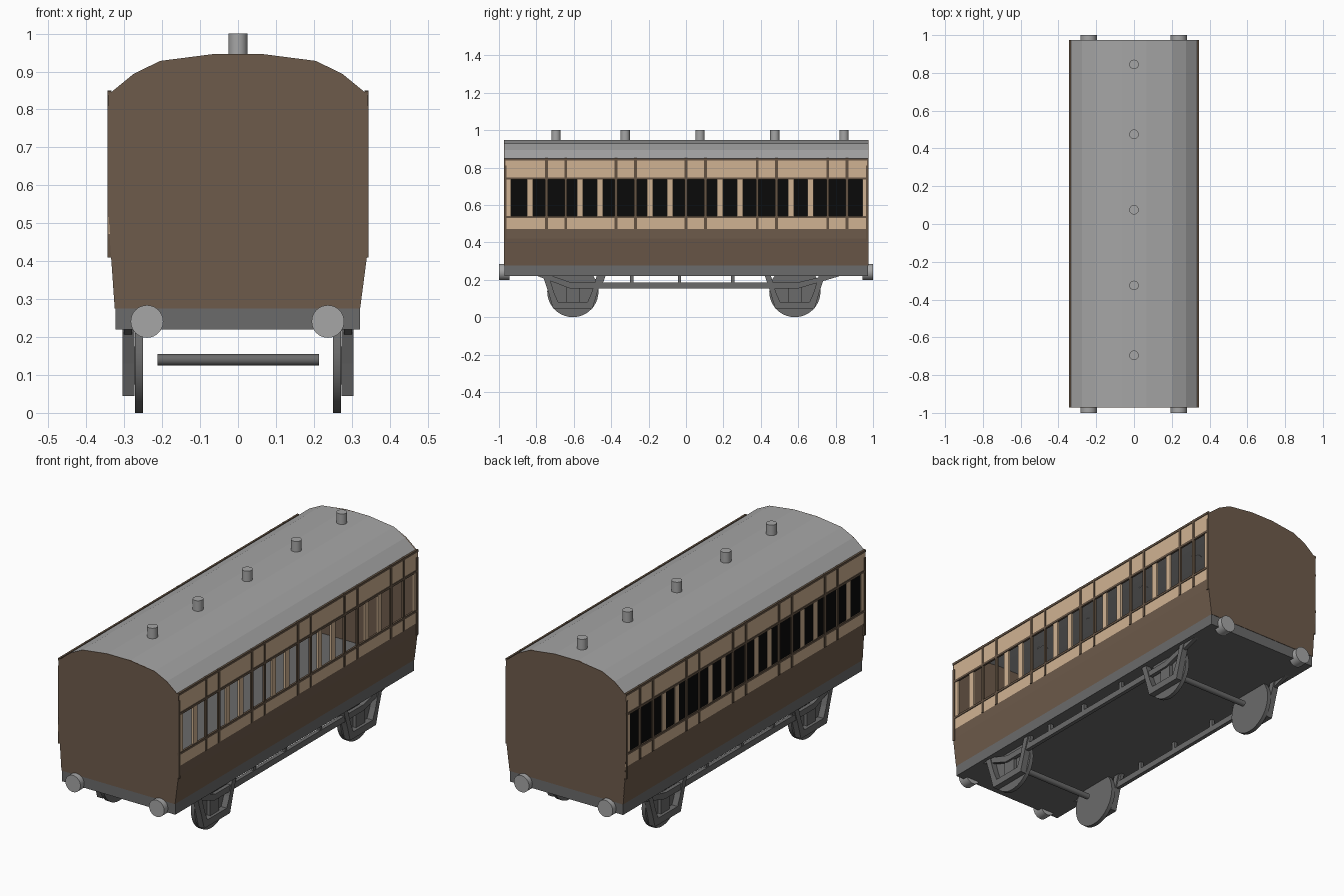
import bpy, bmesh, math
from mathutils import Vector, Matrix

if "Cube" in bpy.data.objects:
    bpy.data.objects.remove(bpy.data.objects["Cube"])


def material(name, r, g, b):
    m = bpy.data.materials.new(name)
    m.diffuse_color = (r, g, b, 1)
    m.use_nodes = True
    m.node_tree.nodes["Principled BSDF"].inputs["Base Color"].default_value = m.diffuse_color
    return m


BROWN = material("brown_paint", 0.155, 0.104, 0.070)
BEAD = material("dark_brown_trim", 0.125, 0.085, 0.055)
CREAM = material("cream_paint", 0.63, 0.45, 0.29)
ROOF = material("light_grey", 0.38, 0.38, 0.38)
IRON = material("dark_grey", 0.145, 0.145, 0.145)
BLACK = material("black_glass", 0.003, 0.003, 0.003)

Y0, Y1 = -0.972, 0.975


def finish(bm, name, mat):
    bmesh.ops.recalc_face_normals(bm, faces=bm.faces)
    me = bpy.data.meshes.new(name)
    bm.to_mesh(me)
    bm.free()
    me.materials.append(mat)
    ob = bpy.data.objects.new(name, me)
    bpy.context.collection.objects.link(ob)
    return ob


def boxes(name, mat, items):
    """One object of boxes, each (x0, x1, y0, y1, z0, z1)."""
    bm = bmesh.new()
    for x0, x1, y0, y1, z0, z1 in items:
        mx = (Matrix.Translation(((x0 + x1) / 2, (y0 + y1) / 2, (z0 + z1) / 2))
              @ Matrix.Diagonal((abs(x1 - x0), y1 - y0, z1 - z0, 1)))
        bmesh.ops.create_cube(bm, size=1, matrix=mx)
    return finish(bm, name, mat)


def prism(name, mat, pts, a, b, axis):
    """Extrude a profile along y (points are x,z) or x (points are y,z)."""
    bm = bmesh.new()
    put = (lambda p, t: (p[0], t, p[1])) if axis == 'y' else (lambda p, t: (t, p[0], p[1]))
    lo = [bm.verts.new(put(p, a)) for p in pts]
    hi = [bm.verts.new(put(p, b)) for p in pts]
    bm.faces.new(lo)
    bm.faces.new(hi)
    for i in range(len(pts)):
        j = (i + 1) % len(pts)
        bm.faces.new((lo[i], lo[j], hi[j], hi[i]))
    return finish(bm, name, mat)


def cylinder(name, mat, p, q, r, sides=32):
    p, q = Vector(p), Vector(q)
    d = q - p
    bm = bmesh.new()
    mx = Matrix.Translation((p + q) / 2) @ d.to_track_quat('Z', 'Y').to_matrix().to_4x4()
    bmesh.ops.create_cone(bm, cap_ends=True, segments=sides, radius1=r, radius2=r,
                          depth=d.length, matrix=mx)
    ob = finish(bm, name, mat)
    for f in ob.data.polygons:
        f.use_smooth = len(f.vertices) == 4
    for e in ob.data.edges:
        v, w = (ob.data.vertices[i].co for i in e.vertices)
        e.use_edge_sharp = abs((w - v).dot(d)) < 1e-6
    return ob


# Roof shell
half = [(0.065, 0.946), (0.205, 0.928), (0.275, 0.894), (0.341, 0.84)]
arc = [(-x, z) for x, z in reversed(half)] + half
inner = [(x * 0.98, z - 0.009) for x, z in reversed(arc)]
prism("roof", ROOF, arc + inner, Y0 + 0.002, Y1 - 0.002, 'y')

# End walls
outline = arc + [(0.341, 0.42), (0.322, 0.275), (-0.325, 0.275), (-0.341, 0.52)]
prism("front_end_wall", BROWN, outline, Y0, Y0 + 0.008, 'y')
prism("back_end_wall", BROWN, outline, Y1 - 0.008, Y1, 'y')

# Lower side panels
ya, yb = Y0 + 0.001, Y1 - 0.001
prism("right_lower_panel", BROWN, [(0.341, 0.472), (0.341, 0.42), (0.322, 0.275),
      (0.312, 0.275), (0.331, 0.42), (0.331, 0.472)], ya, yb, 'y')
prism("left_lower_panel", BROWN, [(-0.339, 0.472), (-0.325, 0.275),
      (-0.315, 0.275), (-0.329, 0.472)], ya, yb, 'y')

# Upper sides: rails, window posts and trim strips
posts = [-0.834, -0.567, -0.460, -0.193, -0.086, 0.182, 0.289, 0.561, 0.666]
doors = [-0.746, -0.642, -0.374, -0.270, 0.0, 0.104, 0.380, 0.484, 0.757, 0.861]
for side, s in (("right", 1), ("left", -1)):
    a, b = s * 0.331, s * 0.341
    wall = [(a, b, ya, yb, 0.738, 0.842), (a, b, ya, yb, 0.472, 0.538),
            (a, b, ya, -0.935, 0.538, 0.738), (a, b, 0.943, yb, 0.538, 0.738)]
    wall += [(a, b, y - 0.016, y + 0.016, 0.538, 0.738) for y in posts]
    boxes(side + "_window_wall", CREAM, wall)
    c, d = s * 0.334, s * 0.3445
    trim = [(c, d, Y0, Y1, z - 0.006, z + 0.006) for z in (0.843, 0.741, 0.536)]
    trim += [(c, d, y - 0.007, y + 0.007, 0.472, 0.85) for y in doors]
    trim += [(c, d, y - 0.006, y + 0.006, 0.41, 0.81) for y in (-0.965, 0.968)]
    boxes(side + "_trim_strips", BEAD, trim)
boxes("left_window_glass", BLACK, [(-0.338, -0.334, -0.94, 0.95, 0.53, 0.745)])

# Underframe
boxes("underframe", IRON, [(-0.323, 0.322, Y0 + 0.002, Y1 - 0.002, 0.22, 0.275)])

# Roof vents
for i, y in enumerate((-0.695, -0.325, 0.075, 0.475, 0.845)):
    cylinder("roof_vent_%d" % (i + 1), ROOF, (0, y, 0.935), (0, y, 1.0), 0.025, 24)

# Buffers
for x in (-0.24, 0.237):
    for s in (-1, 1):
        cylinder("buffer", ROOF, (x, s, 0.241), (x, s * 0.945, 0.241), 0.043)

# Running gear
for cy in (-0.605, 0.582):
    cylinder("axle", IRON, (-0.212, cy, 0.14), (0.214, cy, 0.14), 0.015, 20)
    for s in (-1, 1):
        cylinder("wheel", IRON, (s * 0.251, cy, 0.137), (s * 0.272, cy, 0.137), 0.137, 40)
        # U-shaped axle guard with axle box
        guard = [(-0.16, 0.221), (-0.13, 0.13), (-0.105, 0.045), (0.105, 0.045),
                 (0.13, 0.13), (0.16, 0.221), (0.128, 0.221), (0.1, 0.13),
                 (0.078, 0.08), (-0.078, 0.08), (-0.1, 0.13), (-0.128, 0.221)]
        prism("axle_guard", IRON, [(cy + y, z) for y, z in guard], s * 0.273, s * 0.305, 'x')
        boxes("axle_box", IRON, [(s * 0.271, s * 0.29, cy - 0.035, cy + 0.035, 0.075, 0.175)])

# Truss rods and their hangers
rod = [(-0.80, 0.222), (-0.62, 0.185), (0.60, 0.185), (0.83, 0.222),
       (0.76, 0.222), (0.59, 0.152), (-0.61, 0.152), (-0.73, 0.222)]
rod = [(-0.80, 0.222), (-0.62, 0.153), (0.60, 0.153), (0.83, 0.222),
       (0.75, 0.222), (0.59, 0.184), (-0.61, 0.184), (-0.72, 0.222)]
for s in (-1, 1):
    prism("truss_rod", IRON, rod, s * 0.28, s * 0.30, 'x')
    boxes("truss_hangers", IRON, [(s * 0.28, s * 0.298, y - 0.009, y + 0.009, 0.17, 0.222)
                                  for y in (-0.29, -0.035, 0.25)])
    for y, k in ((-0.46, 1), (0.455, -1)):
        prism("slanted_hanger", IRON, [(y - 0.01, 0.165), (y + 0.01, 0.165),
              (y + 0.01 + 0.02 * k, 0.222), (y - 0.01 + 0.02 * k, 0.222)],
              s * 0.28, s * 0.298, 'x')
